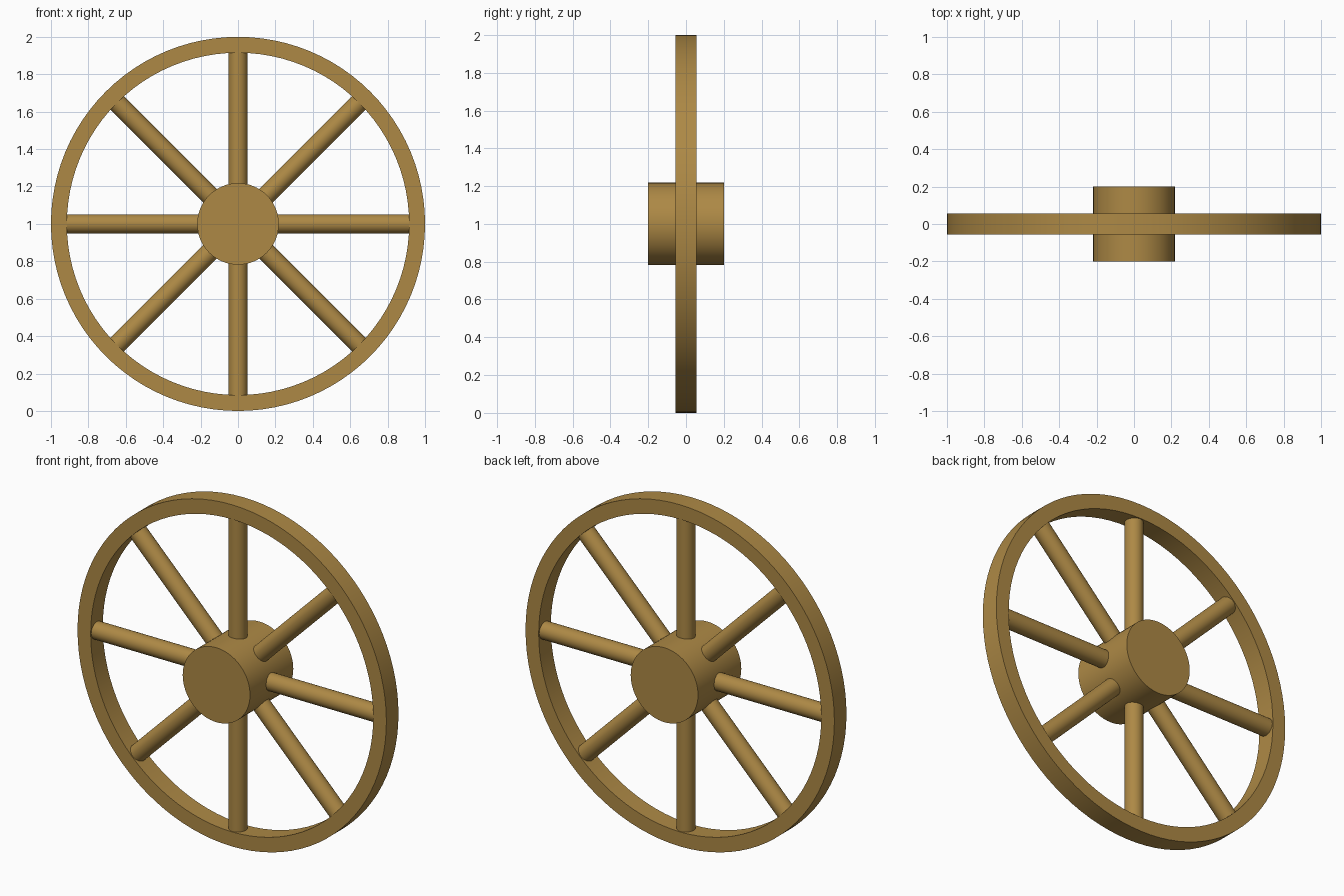
import bpy, bmesh, math
from mathutils import Vector

if "Cube" in bpy.data.objects:
    bpy.data.objects.remove(bpy.data.objects["Cube"])

SEGMENTS = 96
CENTRE = Vector((0, 0, 1))

wood = bpy.data.materials.new("wood")
wood.diffuse_color = (0.42, 0.25, 0.06, 1)
wood.use_nodes = True
wood.node_tree.nodes["Principled BSDF"].inputs["Base Color"].default_value = wood.diffuse_color


def finish(obj, name):
    obj.name = name
    obj.data.materials.append(wood)
    bpy.ops.object.select_all(action='DESELECT')
    obj.select_set(True)
    bpy.context.view_layer.objects.active = obj
    bpy.ops.object.shade_smooth_by_angle(angle=math.radians(35))


def cylinder(name, start, end, radius, sides):
    axis = end - start
    bpy.ops.mesh.primitive_cylinder_add(
        vertices=sides, radius=radius, depth=axis.length, location=(start + end) / 2,
        rotation=axis.to_track_quat('Z', 'Y').to_euler())
    finish(bpy.context.object, name)


def ring(name, inner, outer, half_width):
    # Rectangular cross-section swept around the axle
    profile = [(inner, -half_width), (outer, -half_width), (outer, half_width), (inner, half_width)]
    bm = bmesh.new()
    loops = []
    for i in range(SEGMENTS):
        a = math.tau * i / SEGMENTS
        loops.append([bm.verts.new((r * math.cos(a), y, r * math.sin(a))) for r, y in profile])
    for i in range(SEGMENTS):
        a, b = loops[i], loops[(i + 1) % SEGMENTS]
        for j in range(4):
            k = (j + 1) % 4
            bm.faces.new((a[j], a[k], b[k], b[j]))
    bmesh.ops.recalc_face_normals(bm, faces=bm.faces)
    mesh = bpy.data.meshes.new(name)
    bm.to_mesh(mesh)
    bm.free()
    obj = bpy.data.objects.new(name, mesh)
    obj.location = CENTRE
    bpy.context.collection.objects.link(obj)
    finish(obj, name)


# Outer rim
ring("rim", 0.915, 1.0, 0.056)

# Solid hub along the axle
cylinder("hub", CENTRE - Vector((0, 0.2, 0)), CENTRE + Vector((0, 0.2, 0)), 0.218, 64)

# Eight round spokes, seated in the hub and the rim
for i in range(8):
    a = math.tau * i / 8
    d = Vector((math.cos(a), 0, math.sin(a)))
    cylinder(f"spoke_{i + 1}", CENTRE + d * 0.19, CENTRE + d * 0.93, 0.051, 32)
